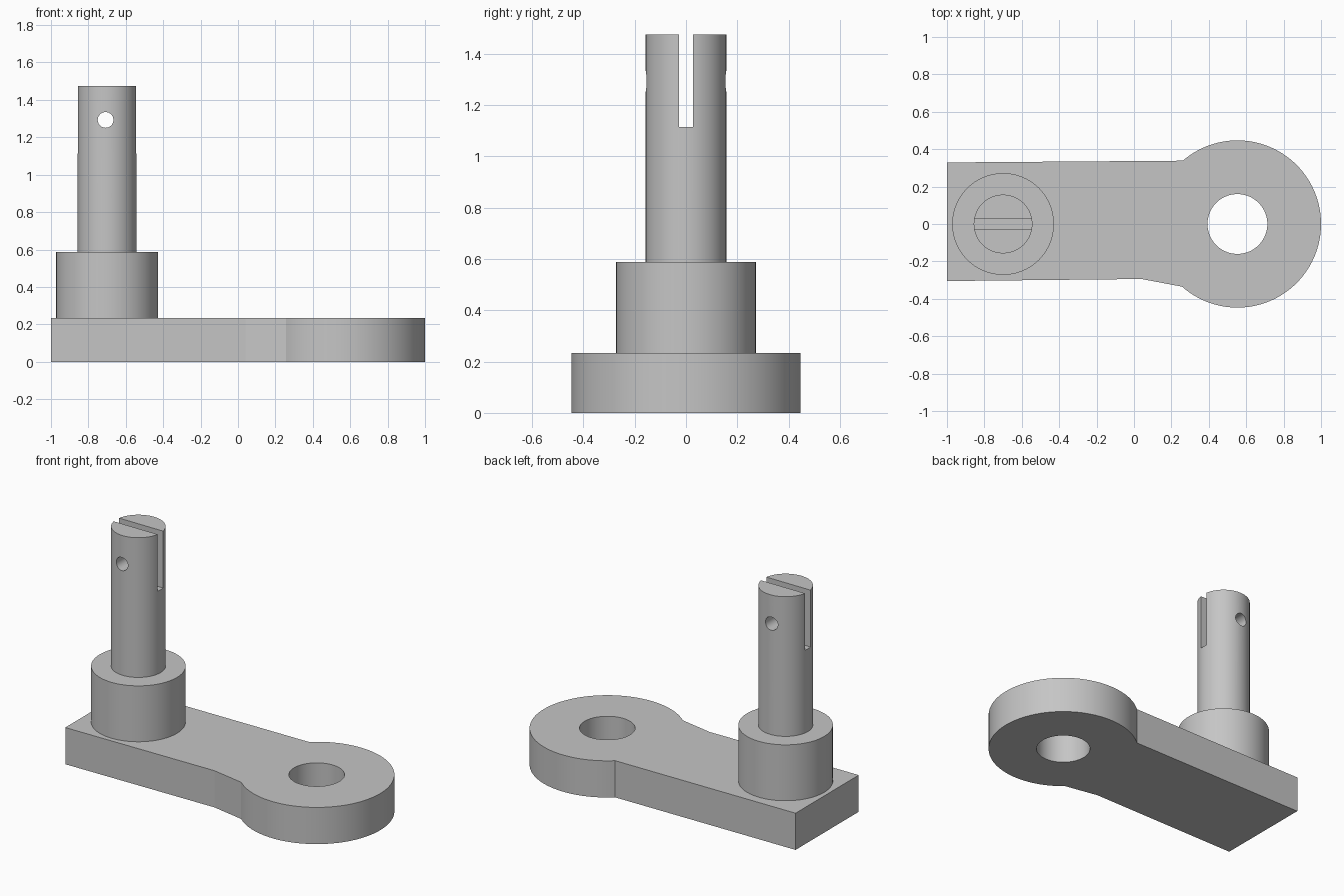
import bpy, bmesh
from math import sin, cos, atan2, radians, pi, tau
from mathutils import Matrix

cube = bpy.data.objects.get("Cube")
if cube:
    bpy.data.objects.remove(cube, do_unlink=True)

GREY = (0.56, 0.56, 0.56, 1)
steel = bpy.data.materials.new("plain_grey")
steel.use_nodes = True
steel.diffuse_color = GREY
steel.node_tree.nodes["Principled BSDF"].inputs["Base Color"].default_value = GREY

PLATE_TOP, COLLAR_TOP, PIN_TOP = 0.233, 0.588, 1.475
PIN_X = -0.70
EYE_X, EYE_R, EYE_HOLE_R = 0.553, 0.447, 0.16


def make_object(name, bm):
    bmesh.ops.recalc_face_normals(bm, faces=bm.faces[:])
    mesh = bpy.data.meshes.new(name)
    bm.to_mesh(mesh)
    bm.free()
    mesh.materials.append(steel)
    obj = bpy.data.objects.new(name, mesh)
    bpy.context.collection.objects.link(obj)
    return obj


def extrude_outline(name, points, z0, z1):
    bm = bmesh.new()
    face = bm.faces.new([bm.verts.new((x, y, z0)) for x, y in points])
    top = bmesh.ops.extrude_face_region(bm, geom=[face], use_keep_orig=True)["geom"]
    verts = [v for v in top if isinstance(v, bmesh.types.BMVert)]
    bmesh.ops.translate(bm, verts=verts, vec=(0, 0, z1 - z0))
    return make_object(name, bm)


def arc(cx, cy, r, start, end, steps):
    angles = [start + (end - start) * i / steps for i in range(steps + 1)]
    return [(cx + r * cos(a), cy + r * sin(a)) for a in angles]


def cylinder(name, x, r, z0, z1, sides=96):
    return extrude_outline(name, arc(x, 0, r, 0, tau, sides)[:-1], z0, z1)


def cut(target, cutter):
    cutter.hide_render = True
    mod = target.modifiers.new("cut", "BOOLEAN")
    mod.operation, mod.solver, mod.object = "DIFFERENCE", "EXACT", cutter
    bpy.context.view_layer.objects.active = target
    bpy.ops.object.modifier_apply(modifier=mod.name)
    bpy.data.objects.remove(cutter, do_unlink=True)


# Arm plate: tapered bar running into a round eye
back = atan2(0.343, 0.257 - EYE_X)
front = -atan2(0.335, 0.257 - EYE_X)
outline = [(-1, 0.329), (-1, -0.305), (0.04, -0.294)]
outline += arc(EYE_X, 0, EYE_R, front, back, 96)
plate = extrude_outline("arm_plate", outline, 0, PLATE_TOP)
cut(plate, cylinder("eye_cutter", EYE_X, EYE_HOLE_R, -0.1, PLATE_TOP + 0.1))

# Collar and pin
collar = cylinder("collar", PIN_X, 0.272, PLATE_TOP, COLLAR_TOP)
pin = cylinder("slotted_pin", PIN_X, 0.157, COLLAR_TOP, PIN_TOP)

# Slot across the pin end
w = 0.027
slot = [(-1, -w), (-0.4, -w), (-0.4, w), (-1, w)]
cut(pin, extrude_outline("slot_cutter", slot, 1.114, PIN_TOP + 0.1))

# Cross hole from front to back
drill = cylinder("drill_cutter", 0, 0.042, -0.4, 0.4, 48)
drill.data.transform(Matrix.Translation((-0.708, 0, 1.293)) @ Matrix.Rotation(pi / 2, 4, "X"))
cut(pin, drill)

# Smooth round walls, keep edges crisp
bpy.ops.object.select_all(action="DESELECT")
for obj in (plate, collar, pin):
    obj.select_set(True)
bpy.context.view_layer.objects.active = plate
bpy.ops.object.shade_smooth_by_angle(angle=radians(8))
